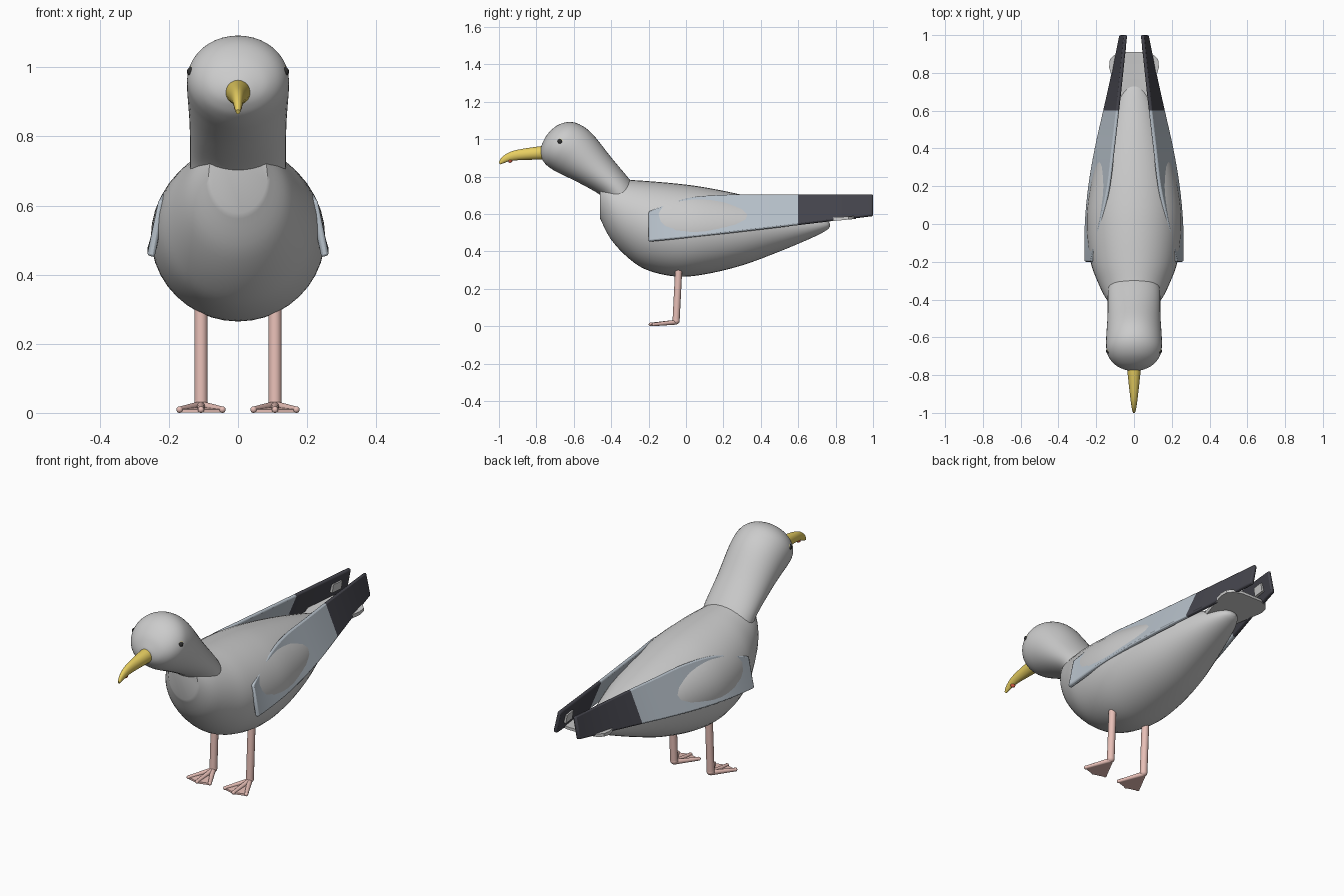
import bpy, bmesh
from math import sin, cos, pi
from mathutils import Vector

if "Cube" in bpy.data.objects:
    bpy.data.objects.remove(bpy.data.objects["Cube"])


def material(name, rgb):
    m = bpy.data.materials.new(name)
    m.diffuse_color = (*rgb, 1)
    m.use_nodes = True
    m.node_tree.nodes["Principled BSDF"].inputs["Base Color"].default_value = m.diffuse_color
    return m


YELLOW = material("bill_yellow", (0.80, 0.62, 0.12))
RED = material("spot_red", (0.75, 0.12, 0.06))
IRIS = material("iris_pale", (0.80, 0.74, 0.40))
BLACK = material("pupil_black", (0.03, 0.03, 0.03))
BLUE = material("wing_blue_grey", (0.48, 0.54, 0.60))
DARK = material("wing_tip_dark", (0.06, 0.06, 0.075))
PINK = material("leg_pink", (0.80, 0.52, 0.47))


def finish(name, bm, mats=(), angle=40):
    bmesh.ops.recalc_face_normals(bm, faces=bm.faces)
    me = bpy.data.meshes.new(name)
    bm.to_mesh(me)
    bm.free()
    ob = bpy.data.objects.new(name, me)
    bpy.context.collection.objects.link(ob)
    for m in mats:
        me.materials.append(m)
    bpy.ops.object.select_all(action='DESELECT')
    ob.select_set(True)
    bpy.context.view_layer.objects.active = ob
    bpy.ops.object.shade_smooth_by_angle(angle=angle * pi / 180)
    return ob


def bridge(bm, rings):
    """Skin a list of point rings and cap both ends."""
    vs = [[bm.verts.new(p) for p in r] for r in rings]
    n = len(vs[0])
    for a, b in zip(vs, vs[1:]):
        for i in range(n):
            j = (i + 1) % n
            bm.faces.new((a[i], a[j], b[j], b[i]))
    bm.faces.new(vs[0])
    bm.faces.new(vs[-1])


def spline(rows, steps):
    """Catmull-Rom interpolation of rows of numbers."""
    p = [rows[0]] + list(rows) + [rows[-1]]
    out = []
    for k in range(1, len(p) - 2):
        for s in range(steps):
            t = s / steps
            out.append([b + 0.5 * t * (c - a + t * (2*a - 5*b + 4*c - d + t * (3*(b - c) + d - a)))
                        for a, b, c, d in zip(*p[k - 1:k + 3])])
    return out + [list(rows[-1])]


def loft(name, rows, mats=(), sides=40, steps=5):
    """Rows: top y, top z, bottom y, bottom z, half width."""
    bm = bmesh.new()
    rings = []
    for ty, tz, by, bz, w in spline(rows, steps):
        rings.append([(w * cos(a),
                       (ty + by) / 2 + (ty - by) / 2 * sin(a),
                       (tz + bz) / 2 + (tz - bz) / 2 * sin(a))
                      for a in (2 * pi * i / sides for i in range(sides))])
    bridge(bm, rings)
    return finish(name, bm, mats)


def ball(name, loc, r, mat):
    bm = bmesh.new()
    bmesh.ops.create_uvsphere(bm, u_segments=16, v_segments=10, radius=r)
    bmesh.ops.translate(bm, verts=bm.verts, vec=loc)
    return finish(name, bm, [mat])


def rod(name, a, b, r1, r2, mat):
    a, b = Vector(a), Vector(b)
    bm = bmesh.new()
    bmesh.ops.create_cone(bm, cap_ends=True, segments=14, radius1=r1, radius2=r2, depth=(b - a).length)
    bmesh.ops.rotate(bm, verts=bm.verts, matrix=(b - a).to_track_quat('Z', 'Y').to_matrix())
    bmesh.ops.translate(bm, verts=bm.verts, vec=(a + b) / 2)
    return finish(name, bm, [mat])


# Body: y, top z, bottom z, half width
body = [(-.46, .80, .58, .085), (-.40, .795, .465, .145), (-.30, .785, .36, .195),
        (-.20, .778, .30, .23), (-.05, .765, .268, .25), (.10, .745, .28, .247),
        (.30, .705, .328, .21), (.50, .655, .402, .15), (.68, .60, .478, .085),
        (.75, .57, .515, .045), (.77, .55, .535, .015)]
loft("body", [(y, t, y, b, w) for y, t, b, w in body])

# Neck and head
loft("neck_and_head", [
    (-.265, .735, -.42, .655, .138), (-.30, .785, -.46, .705, .139),
    (-.40, .905, -.57, .768, .140), (-.50, 1.03, -.66, .812, .146),
    (-.57, 1.082, -.70, .832, .148), (-.63, 1.094, -.728, .85, .143),
    (-.69, 1.075, -.750, .868, .122), (-.74, 1.03, -.765, .888, .088),
    (-.768, .98, -.774, .905, .048), (-.776, .955, -.777, .92, .02)])

# Hooked bill with spot
loft("bill", [(-.75, .967, -.75, .893, .037), (-.80, .962, -.80, .893, .033),
              (-.90, .946, -.90, .890, .022), (-.95, .930, -.945, .884, .016),
              (-.985, .905, -.975, .874, .011), (-1.0, .880, -.995, .867, .006)],
     [YELLOW], sides=20)
ball("bill_spot", (0, -.94, .888), .012, RED)

# Tail fan: thin slab widening backwards
bm = bmesh.new()
bridge(bm, [[(-w, y, z - h), (w, y, z - h), (w, y, z + h), (-w, y, z + h)]
            for y, w, z, h in [(.50, .05, .555, .012), (.68, .09, .567, .011), (.83, .132, .578, .009),
                               (.87, .128, .581, .008), (.895, .105, .583, .008), (.91, .06, .584, .007)]])
finish("tail", bm, angle=30)

# Wing sections: y, top x, top z, bottom x, bottom z
wing = [(-.20, .222, .615, .252, .455), (0, .175, .685, .252, .475), (.20, .132, .704, .234, .497),
        (.40, .108, .705, .200, .520), (.60, .085, .706, .155, .544), (.80, .064, .706, .110, .568),
        (1.0, .044, .706, .068, .592)]

for s, side in ((1, "right"), (-1, "left")):
    # Folded wing slab with dark tip
    bm = bmesh.new()
    rings = []
    for y, tx, tz, bx, bz in spline(wing, 4):
        rings.append([(s * (tx - .009), y, tz - .003), (s * (tx + .009), y, tz + .003),
                      (s * (bx + .011), y, bz + .003), (s * (bx - .011), y, bz - .003)])
    bridge(bm, rings)
    for f in bm.faces:
        f.material_index = int(f.calc_center_median().y > .6)
    ob = finish(side + "_wing", bm, [BLUE, DARK])
    bev = ob.modifiers.new("soft_edges", 'BEVEL')
    bev.width, bev.segments = .007, 2

    # Pale patch passing through the wing tip
    bm = bmesh.new()
    bridge(bm, [[(s * (x + d), y, z) for x, d, z in
                 ((c + .011, -.013, .665), (c + .011, .013, .665), (c + .018, .013, .62), (c + .018, -.013, .62))]
                for y, c in ((.87, .052), (.935, .044))])
    finish(side + "_wing_patch", bm)

    # Eye
    ball(side + "_iris", (s * .124, -.668, .99), .020, IRIS)
    ball(side + "_pupil", (s * .134, -.673, .99), .014, BLACK)

    # Leg and webbed foot
    x = s * .107
    heel = Vector((x, -.053, .032))
    rod(side + "_leg", heel, (x, -.038, .33), .019, .019, PINK)
    ball(side + "_ankle", heel, .0195, PINK)
    tips = [Vector((x + dx, y, .012)) for dx, y in ((-.062, -.172), (0, -.19), (.062, -.172))]
    for i, t in enumerate(tips):
        rod(f"{side}_toe_{i + 1}", heel - Vector((0, 0, .008)), t, .013, .009, PINK)
        ball(f"{side}_toe_tip_{i + 1}", t, .0095, PINK)
    bm = bmesh.new()
    outline = [heel - Vector((0, 0, .012))] + tips
    bridge(bm, [[p + Vector((0, 0, h)) for p in outline] for h in (-.009, .001)])
    finish(side + "_foot_web", bm, [PINK], angle=20)

# Stand the feet on the ground
low = min((o.matrix_world @ v.co).z for o in bpy.data.objects for v in o.data.vertices)
for o in bpy.data.objects:
    o.location.z -= low
